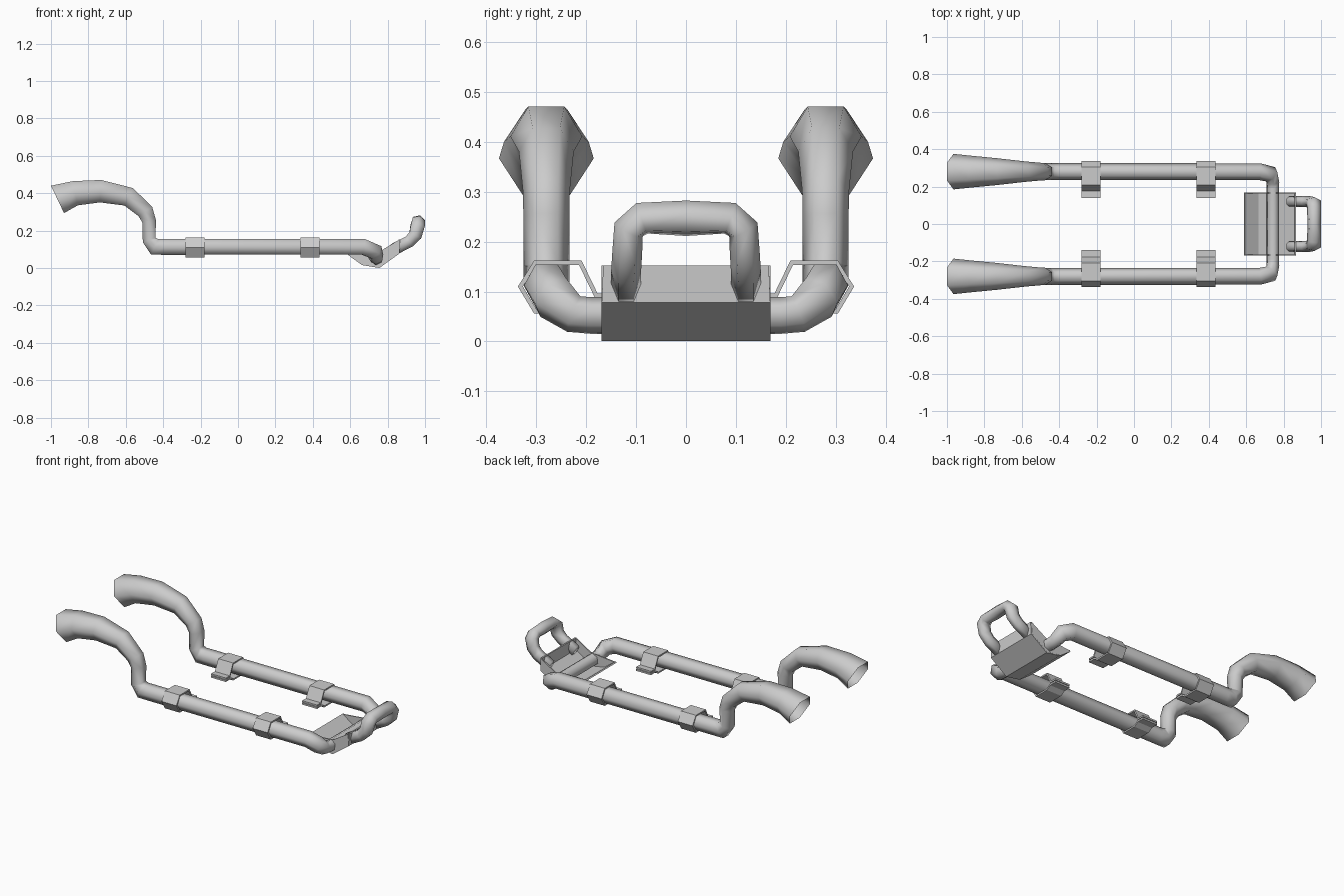
import bpy, math
from mathutils import Vector

if "Cube" in bpy.data.objects:
    bpy.data.objects.remove(bpy.data.objects["Cube"])


def make_object(name, verts, faces, mirror=True, thickness=0.0, smooth=True):
    mesh = bpy.data.meshes.new(name)
    mesh.from_pydata(verts, [], faces)
    mesh.update()
    obj = bpy.data.objects.new(name, mesh)
    bpy.context.collection.objects.link(obj)
    for p in mesh.polygons:
        p.use_smooth = smooth
    if thickness:
        m = obj.modifiers.new("Thickness", 'SOLIDIFY')
        m.thickness = thickness
        m.offset = 0
    if mirror:
        m = obj.modifiers.new("Mirror", 'MIRROR')
        m.use_axis = (False, True, False)
        m.use_clip = True
    return obj


def tube(name, stations, start_tangent=None, cap_start=False, sides=6):
    """Sweep a hexagon along stations (x, y, z, half width, half height)."""
    pts = [Vector(s[:3]) for s in stations]
    n = len(pts)
    side = Vector((0, 1, 0))
    prev = None
    verts, faces = [], []
    for i, s in enumerate(stations):
        if i == 0:
            t = Vector(start_tangent) if start_tangent else pts[1] - pts[0]
        elif i == n - 1:
            t = pts[i] - pts[i - 1]
        else:
            t = (pts[i] - pts[i - 1]).normalized() + (pts[i + 1] - pts[i]).normalized()
        t.normalize()
        if prev:
            side = prev.rotation_difference(t) @ side
        prev = t
        up = t.cross(side)
        for k in range(sides):
            a = 2 * math.pi * k / sides
            verts.append(pts[i] + side * math.cos(a) * s[3]
                         + up * math.sin(a) * s[4] / math.sin(math.pi / 3))
    for i in range(n - 1):
        for k in range(sides):
            j = (k + 1) % sides
            faces.append((i * sides + k, i * sides + j,
                          (i + 1) * sides + j, (i + 1) * sides + k))
    if cap_start:
        faces.append(tuple(reversed(range(sides))))
    return make_object(name, verts, faces)


# Side rails with flared open tails, joined by the cross tube at the front
Y = 0.28
tube("side_rail", [
    (-0.965, Y, 0.367, 0.095, 0.081),
    (-0.87, Y, 0.40, 0.085, 0.066),
    (-0.735, Y, 0.411, 0.072, 0.060),
    (-0.585, Y, 0.381, 0.055, 0.052),
    (-0.495, Y, 0.302, 0.047, 0.044),
    (-0.475, Y, 0.25, 0.046, 0.037),
    (-0.475, Y, 0.15, 0.046, 0.036),
    (-0.445, Y, 0.113, 0.046, 0.046),
    (-0.40, Y, 0.113, 0.045, 0.042),
    (0.67, Y, 0.113, 0.045, 0.042),
    (0.73, 0.266, 0.088, 0.046, 0.042),
    (0.742, 0.225, 0.055, 0.036, 0.034),
    (0.742, 0.19, 0.052, 0.034, 0.033),
    (0.742, 0.0, 0.052, 0.034, 0.033)],
    start_tangent=(0.9, 0, 0.43))


def ribbon(name, profile, x0, x1):
    """Bent strip of metal: a (y, z) profile extended along x."""
    verts = [(x, y, z) for y, z in profile for x in (x0, x1)]
    faces = [(2 * i, 2 * i + 1, 2 * i + 3, 2 * i + 2) for i in range(len(profile) - 1)]
    return make_object(name, verts, faces, thickness=0.010, smooth=False)


# Clamps wrapped round the rails, each with an inner mounting tab
clamp_profile = [(0.14, 0.092), (0.18, 0.092), (0.212, 0.158), (0.302, 0.158),
                 (0.332, 0.11), (0.302, 0.060), (0.212, 0.060), (0.185, 0.078),
                 (0.14, 0.078)]
for label, cx in (("rear", -0.23), ("front", 0.385)):
    ribbon(label + "_clamp", clamp_profile, cx - 0.05, cx + 0.05)

# Skid plate: bent floor, running from the rear lip to the front wall
floor = [(0.59, 0.074), (0.665, 0.02), (0.755, 0.005), (0.86, 0.08), (0.862, 0.152)]
verts = [(x, s * (0.166 if z > 0.1 else 0.169), z) for x, z in floor for s in (-1, 1)]
faces = [(2 * i, 2 * i + 2, 2 * i + 3, 2 * i + 1) for i in range(len(floor) - 1)]
make_object("skid_plate", verts, faces, mirror=False, thickness=0.009, smooth=False)

# Triangular side walls of the skid plate
wall = [(0.59, 0.074), (0.665, 0.02), (0.755, 0.005), (0.86, 0.08), (0.862, 0.152), (0.76, 0.09)]
make_object("skid_plate_wall", [(x, 0.166, z) for x, z in wall],
            [tuple(range(len(wall)))], thickness=0.007, smooth=False)

# Upright loop on the front of the skid plate
tube("front_loop", [
    (0.83, 0.12, 0.098, 0.030, 0.032),
    (0.915, 0.12, 0.142, 0.030, 0.032),
    (0.948, 0.118, 0.175, 0.030, 0.035),
    (0.960, 0.115, 0.225, 0.032, 0.037),
    (0.963, 0.088, 0.247, 0.034, 0.034),
    (0.963, 0.0, 0.247, 0.037, 0.032)], cap_start=True)
